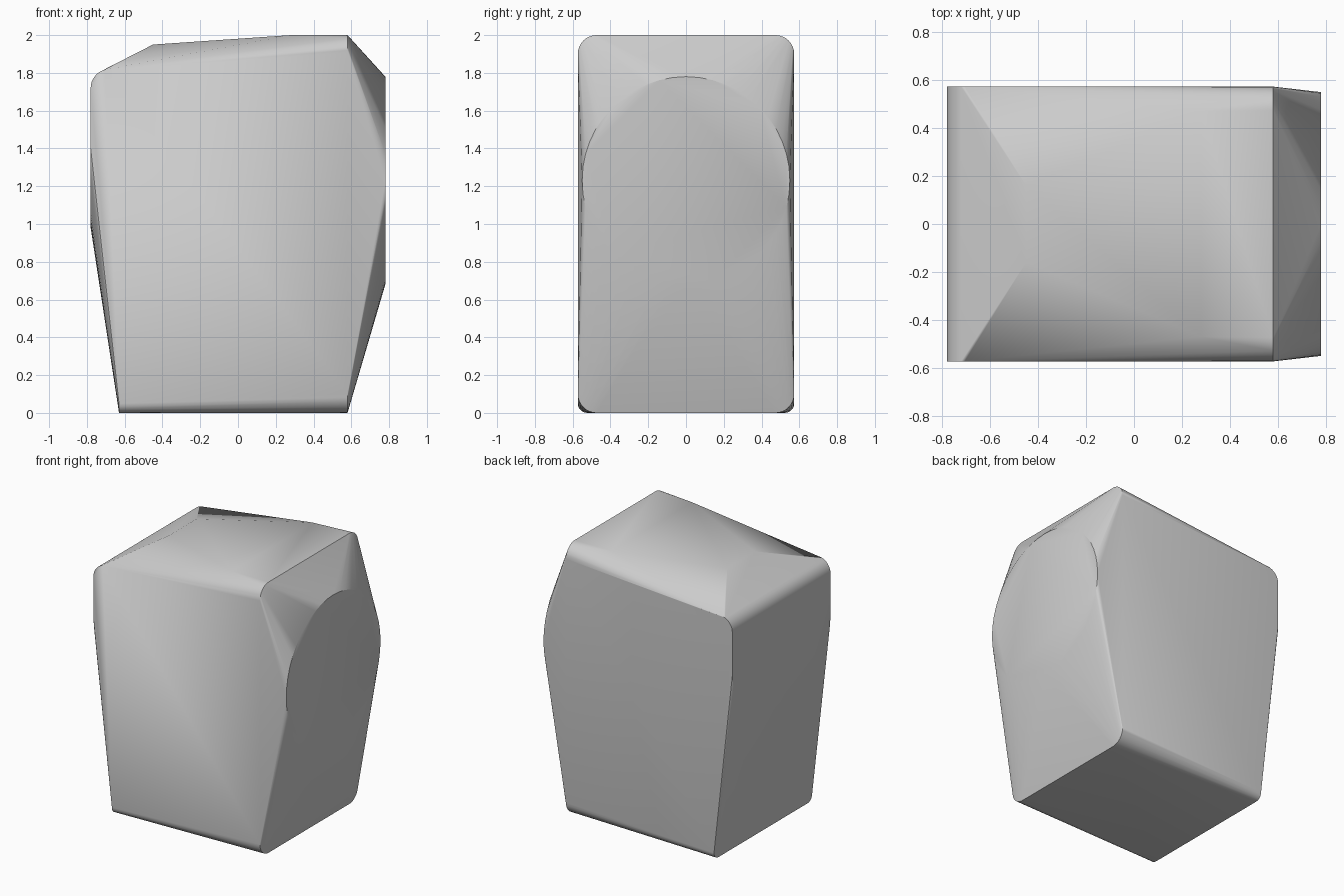
import bpy
import bmesh
from math import cos, sin, pi, radians

cube = bpy.data.objects.get("Cube")
if cube:
    bpy.data.objects.remove(cube, do_unlink=True)

HALF_Y = 0.573


def arc(cy, cz, ry, rz, start, end, steps):
    """Points of an elliptical arc, angles in degrees."""
    for i in range(steps + 1):
        a = radians(start + (end - start) * i / steps)
        yield cy + ry * cos(a), cz + rz * sin(a)


points = []

# Broad shoulder section: tall rounded rectangle
r = 0.1
for side in (-1, 1):
    for y, z in arc(HALF_Y - r, 2 - r, r, r, 0, 90, 8):
        points += [(0.58, side * y, z), (0.58, side * y, 2 - z)]

# Round flat end cap
points += [(0.78, y, z) for y, z in arc(0, 1.23, 0.55, 0.55, 0, 360, 48)]

# Flat opposite end: rounded top edge and bowed lower edge
for side in (-1, 1):
    for x, z in arc(-0.68, 1.72, 0.1, 0.1, 105, 180, 8):
        points.append((x, side * HALF_Y, z))
points += [(-0.78, y, z) for y, z in arc(0, 1.4, HALF_Y, 0.42, 180, 360, 24)]

# Foot edge with small rounded corners, and the raised crown of the top
for side in (-1, 1):
    for y, z in arc(HALF_Y - 0.05, 0.05, 0.05, 0.05, 270, 360, 5):
        points.append((-0.63, side * y, z))
    points += [(-0.45, side * 0.16, 1.95), (0.28, side * 0.47, 2.0)]

# Wrap all sections in one taut skin
bm = bmesh.new()
for p in points:
    bm.verts.new(p)
bmesh.ops.remove_doubles(bm, verts=bm.verts, dist=0.0005)
hull = bmesh.ops.convex_hull(bm, input=bm.verts)
loose = [v for v in bm.verts if not v.link_faces]
bmesh.ops.delete(bm, geom=loose, context="VERTS")
bmesh.ops.dissolve_limit(bm, angle_limit=radians(0.3), verts=bm.verts, edges=bm.edges)
bmesh.ops.recalc_face_normals(bm, faces=bm.faces)

mesh = bpy.data.meshes.new("faceted_block")
bm.to_mesh(mesh)
bm.free()
block = bpy.data.objects.new("faceted_block", mesh)
bpy.context.collection.objects.link(block)

# Plain grey
grey = bpy.data.materials.new("plain_grey")
grey.use_nodes = True
colour = (0.6, 0.6, 0.6, 1)
grey.diffuse_color = colour
grey.node_tree.nodes["Principled BSDF"].inputs["Base Color"].default_value = colour
mesh.materials.append(grey)

bpy.ops.object.select_all(action="DESELECT")
block.select_set(True)
bpy.context.view_layer.objects.active = block
bpy.ops.object.shade_smooth_by_angle(angle=radians(30))
